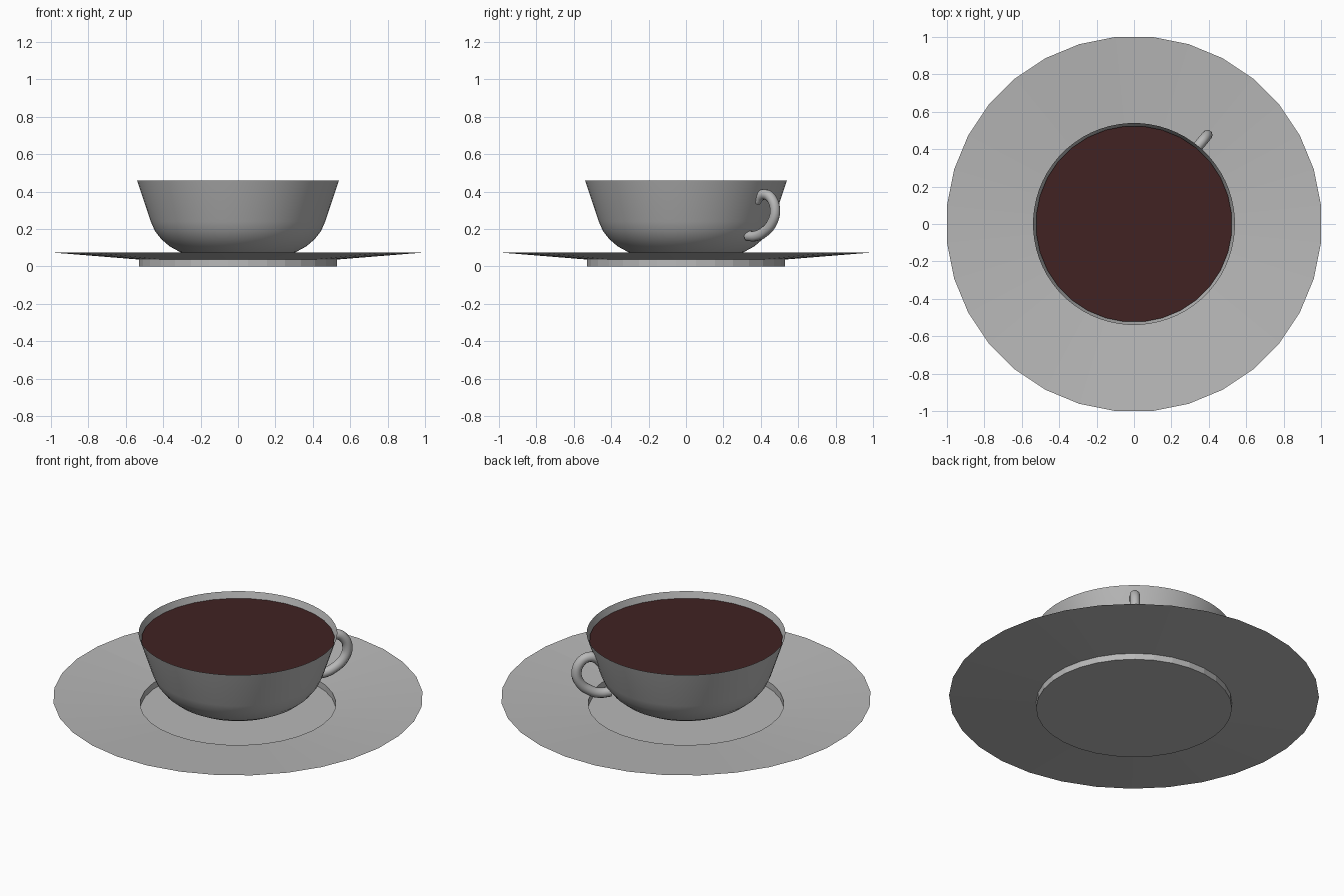
import bpy, bmesh, math

cube = bpy.data.objects.get("Cube")
if cube:
    bpy.data.objects.remove(cube, do_unlink=True)


def material(name, rgb):
    m = bpy.data.materials.new(name)
    m.use_nodes = True
    m.diffuse_color = (*rgb, 1)
    m.node_tree.nodes["Principled BSDF"].inputs["Base Color"].default_value = (*rgb, 1)
    return m


def lathe(name, profile, sides, mat, smooth_angle=None):
    """Revolve a (radius, height) profile; a zero radius closes the centre."""
    bm = bmesh.new()
    rings = []
    for r, z in profile:
        if r == 0:
            rings.append([bm.verts.new((0, 0, z))] * sides)
            continue
        angles = [2 * math.pi * (i + 0.5) / sides for i in range(sides)]
        rings.append([bm.verts.new((r * math.cos(a), r * math.sin(a), z)) for a in angles])
    for low, high in zip(rings, rings[1:]):
        for i in range(sides):
            j = (i + 1) % sides
            corners = [low[i], low[j], high[j], high[i]]
            bm.faces.new(list(dict.fromkeys(corners)))
    mesh = bpy.data.meshes.new(name)
    bm.to_mesh(mesh)
    bm.free()
    mesh.materials.append(mat)
    obj = bpy.data.objects.new(name, mesh)
    bpy.context.collection.objects.link(obj)
    if smooth_angle:
        bpy.ops.object.select_all(action="DESELECT")
        obj.select_set(True)
        bpy.context.view_layer.objects.active = obj
        bpy.ops.object.shade_smooth_by_angle(angle=math.radians(smooth_angle))
    return obj


china = material("grey china", (0.48, 0.48, 0.48))
drink = material("dark brown drink", (0.052, 0.016, 0.016))

# Saucer: thin faceted sheet with a sunken round well
lathe("saucer", [(0, 0), (0.532, 0), (0.532, 0.037), (1.005, 0.075)], 32, china)

# Cup: thin rounded bowl with straight flaring sides
bowl = [(0, 0.025), (0.12, 0.03), (0.22, 0.045), (0.31, 0.077), (0.365, 0.107),
        (0.41, 0.145), (0.445, 0.19), (0.467, 0.24), (0.54, 0.46)]
lathe("cup", bowl, 64, china, 50)

# Drink surface just below the rim
lathe("drink_surface", [(0, 0.424), (0.525, 0.424)], 32, drink)

# Handle: round tube bent into an ear shape, turned to the back left
path = [(0.485, 0.35), (0.51, 0.375), (0.55, 0.385), (0.593, 0.362), (0.617, 0.30),
        (0.597, 0.235), (0.545, 0.187), (0.487, 0.163), (0.425, 0.163)]
turn = math.radians(50.5)
curve = bpy.data.curves.new("handle", "CURVE")
curve.dimensions = "3D"
curve.bevel_depth = 0.028
curve.bevel_resolution = 3
curve.resolution_u = 5
curve.use_fill_caps = True
spline = curve.splines.new("BEZIER")
spline.bezier_points.add(len(path) - 1)
for point, (r, z) in zip(spline.bezier_points, path):
    point.co = (r * math.cos(turn), r * math.sin(turn), z)
    point.handle_left_type = point.handle_right_type = "AUTO"
curve.materials.append(china)
handle = bpy.data.objects.new("handle", curve)
bpy.context.collection.objects.link(handle)
